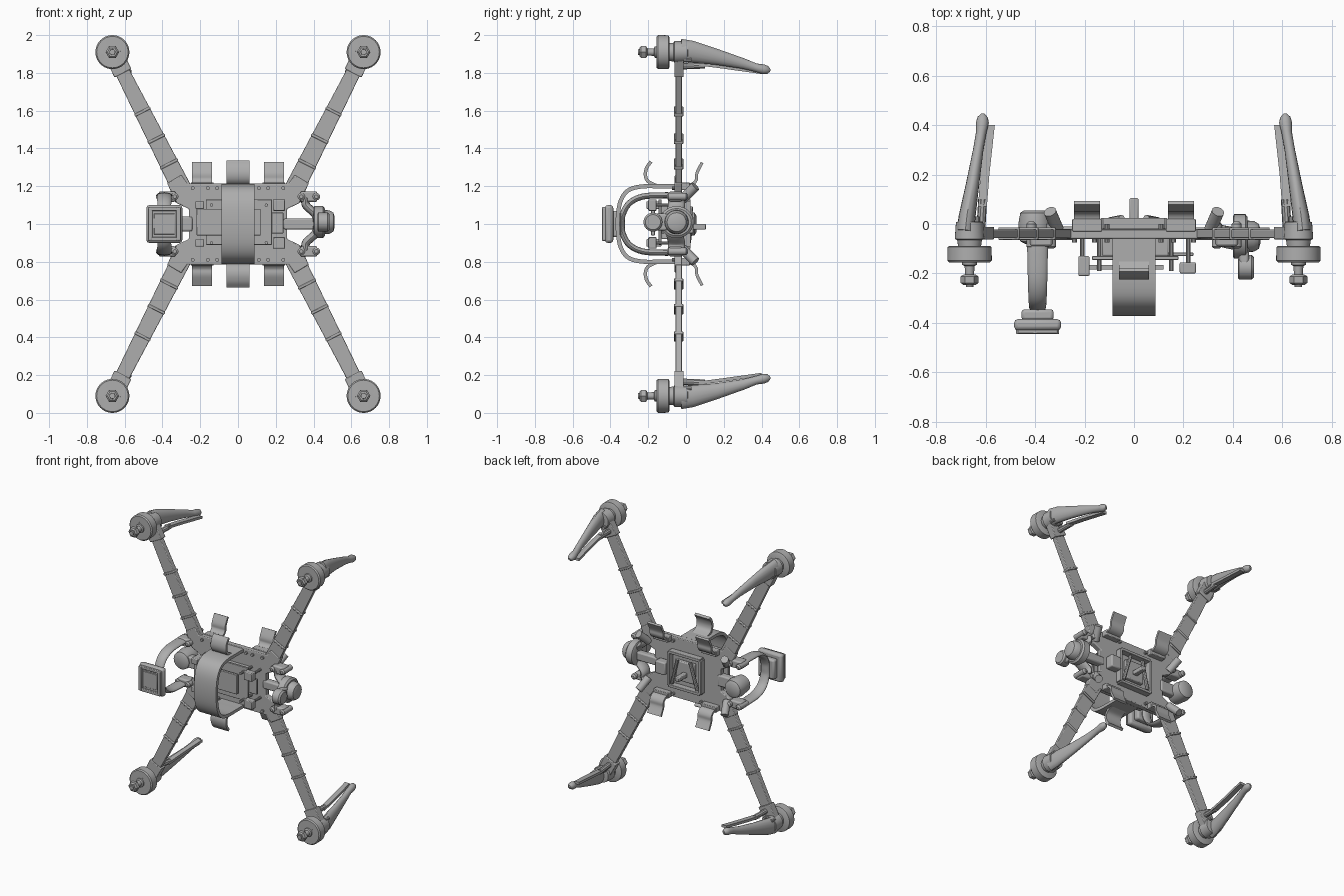
import bpy, bmesh, math
from mathutils import Vector

grey = bpy.data.materials.new("matte_grey")
grey.diffuse_color = (0.42, 0.42, 0.42, 1)
X, Y, Z = Vector((1, 0, 0)), Vector((0, 1, 0)), Vector((0, 0, 1))


def finish(name, bm, bevel=0.0):
    bmesh.ops.recalc_face_normals(bm, faces=bm.faces)
    me = bpy.data.meshes.new(name)
    bm.to_mesh(me)
    bm.free()
    me.materials.append(grey)
    ob = bpy.data.objects.new(name, me)
    bpy.context.collection.objects.link(ob)
    if bevel:
        m = ob.modifiers.new("bevel", 'BEVEL')
        m.width, m.segments = bevel, 2
    bpy.ops.object.select_all(action='DESELECT')
    ob.select_set(True)
    bpy.context.view_layer.objects.active = ob
    bpy.ops.object.shade_smooth_by_angle(angle=math.radians(35))
    return ob


def loft(name, rings, closed=False, bevel=0.0):
    bm = bmesh.new()
    vs = [[bm.verts.new(p) for p in r] for r in rings]
    n = len(rings[0])
    for i in range(len(vs) if closed else len(vs) - 1):
        a, b = vs[i], vs[(i + 1) % len(vs)]
        for k in range(n):
            bm.faces.new((a[k], a[(k + 1) % n], b[(k + 1) % n], b[k]))
    if not closed:
        bm.faces.new(vs[0])
        bm.faces.new(vs[-1])
    return finish(name, bm, bevel)


def prism(name, pts, axis, lo, hi, bevel=0.0):
    def put(u, v, w):
        return (u, w, v) if axis == 'y' else (w, u, v)
    return loft(name, [[put(u, v, w) for u, v in pts] for w in (lo, hi)], bevel=bevel)


def box(name, x0, x1, y0, y1, z0, z1, bevel=0.0):
    return prism(name, [(x0, z0), (x1, z0), (x1, z1), (x0, z1)], 'y', y0, y1, bevel)


def tube(name, pts, radii, ref=X, n=16, closed=False):
    """Sweep an ellipse along pts; each radius is a number or (along ref, across)."""
    pts = [Vector(p) for p in pts]
    rings, m = [], len(pts)
    for i, p in enumerate(pts):
        t = (pts[(i + 1) % m] - pts[i - 1]) if closed else pts[min(i + 1, m - 1)] - pts[max(i - 1, 0)]
        if t.length < 1e-6:
            t = pts[-1] - pts[0]
        b = t.normalized().cross(ref).normalized()
        a = b.cross(t.normalized())
        r = radii[i] if isinstance(radii, list) else radii
        ra, rb = r if isinstance(r, tuple) else (r, r)
        rings.append([p + a * ra * math.cos(2 * math.pi * k / n) + b * rb * math.sin(2 * math.pi * k / n)
                      for k in range(n)])
    return loft(name, rings, closed)


def curve(pts, steps=5):
    """Rounded path through the points."""
    ps = [Vector(p) for p in pts]
    ps = [2 * ps[0] - ps[1]] + ps + [2 * ps[-1] - ps[-2]]
    out = []
    for i in range(1, len(ps) - 2):
        a, b, c, d = ps[i - 1:i + 3]
        for s in range(steps):
            t = s / steps
            out.append(0.5 * (2 * b + (c - a) * t + (2 * a - 5 * b + 4 * c - d) * t * t
                              + (3 * b - a - 3 * c + d) * t ** 3))
    return out + [ps[-2]]


def strap(name, pts, x0, x1, th):
    """Bent sheet: a side profile in y and z, widened along x."""
    c = curve(pts)
    left, right = [], []
    for i, p in enumerate(c):
        t = (c[min(i + 1, len(c) - 1)] - c[max(i - 1, 0)]).normalized() * th / 2
        left.append((p.x - t.y, p.y + t.x))
        right.append((p.x + t.y, p.y - t.x))
    return prism(name, left + right[::-1], 'x', x0, x1)


def lathe(name, x, z, profile, n=32):
    return tube(name, [(x, y, z) for y, r in profile], [r for y, r in profile], n=n)


# Central plate, mirrored outline from one quarter
q = [(0.27, 0.215), (0.30, 0.26), (0.375, 0.215), (0.325, 0.11), (0.26, 0.08)]
outline = (q + [(x, -z) for x, z in q[::-1]] + [(-x, -z) for x, z in q] + [(-x, z) for x, z in q[::-1]])
prism("body_plate", [(x, 1 + z) for x, z in outline], 'y', -0.06, -0.02, 0.005)

# Four arms, each with motor and landing leg
for sx in (-1, 1):
    for sz in (-1, 1):
        root, tip = Vector((sx * 0.29, 1 + sz * 0.17)), Vector((sx * 0.665, 1 + sz * 0.91))
        d = (tip - root).normalized()
        s = Vector((-d.y, d.x))

        def bar(name, t0, t1, extra, y0, y1):
            a, b = root.lerp(tip, t0), root.lerp(tip, t1)
            wa, wb = 0.053 - 0.017 * t0 + extra, 0.053 - 0.017 * t1 + extra
            prism(name, [tuple(a + s * wa), tuple(b + s * wb), tuple(b - s * wb), tuple(a - s * wa)],
                  'y', y0, y1, 0.004)
        bar("arm", 0, 1, 0, -0.056, -0.022)
        for t in (0.2, 0.38, 0.575):
            bar("arm_collar", t - 0.009, t + 0.009, 0.003, -0.064, -0.014)
        bar("arm_end_clamp", 0.85, 0.98, 0.012, -0.062, -0.012)
        mx, mz = tip
        lathe("motor_mount", mx, mz, [(0.01, 0.045), (0.008, 0.055), (-0.06, 0.06), (-0.065, 0.05), (-0.1, 0.045)])
        lathe("motor_bell", mx, mz, [(-0.088, 0.08), (-0.093, 0.089), (-0.147, 0.09), (-0.155, 0.083),
                                     (-0.156, 0.042), (-0.15, 0.04)], 40)
        lathe("motor_shaft", mx, mz, [(-0.14, 0.033), (-0.165, 0.03), (-0.17, 0.02), (-0.255, 0.015)], 16)
        lathe("propeller_nut", mx, mz, [(-0.205, 0.025), (-0.212, 0.036), (-0.238, 0.036), (-0.246, 0.026)], 6)
        # Leg tapers back and inward to a rounded foot
        leg = [(0.682, -0.03, 0.918, 0.036, 0.062), (0.675, 0.03, 0.912, 0.034, 0.058),
               (0.653, 0.16, 0.885, 0.027, 0.042), (0.63, 0.3, 0.85, 0.021, 0.028),
               (0.618, 0.37, 0.828, 0.021, 0.022), (0.613, 0.41, 0.819, 0.026, 0.026),
               (0.612, 0.432, 0.815, 0.021, 0.021), (0.611, 0.446, 0.813, 0.007, 0.007)]
        tube("landing_leg", [(sx * x, y, 1 + sz * z) for x, y, z, a, b in leg], [(a, b) for *_, a, b in leg])
        fin = [(0.615, 0.07, 0.845), (0.605, 0.2, 0.828), (0.583, 0.4, 0.80)]
        fin = [(sx * x, y, 1 + sz * z) for x, y, z in fin]
        loft("leg_fin", [[(x - 0.016, y, z - 0.006), (x + 0.02, y, z - 0.006),
                          (x + 0.02, y, z + 0.012), (x - 0.016, y, z + 0.012)] for x, y, z in fin])
        tube("leg_brace", [(sx * 0.62, -0.03, 1 + sz * 0.835), (sx * 0.612, 0.1, 1 + sz * 0.84)], 0.018, n=10)
        for dx in (-0.03, 0.03):
            lathe("mount_screw", mx + dx, mz - sz * 0.04, [(0.03, 0.011), (-0.01, 0.011)], 10)

# Wide protective band over the front, with flared lips
band = [(-0.02, 0.2), (-0.14, 0.2), (-0.24, 0.198), (-0.31, 0.175), (-0.35, 0.11), (-0.362, 0.0)]
band = band + [(y, -z) for y, z in band[-2::-1]]
strap("front_band", [(y, 1 + z) for y, z in band], -0.087, 0.087, 0.022)
for sz in (-1, 1):
    strap("band_lip", [(y, 1 + sz * z) for y, z in
                       [(-0.15, 0.2), (-0.2, 0.225), (-0.215, 0.26), (-0.207, 0.3), (-0.185, 0.33)]],
          -0.06, 0.06, 0.018)
    for x in (-0.19, 0.19):
        strap("rear_clip", [(y, 1 + sz * z) for y, z in
                            [(-0.03, 0.2), (0.03, 0.21), (0.055, 0.235), (0.058, 0.27), (0.085, 0.325)]],
              x - 0.053, x + 0.053, 0.016)
        box("clip_base", x - 0.06, x + 0.06, -0.03, 0.02, 1 + sz * 0.2 - 0.02, 1 + sz * 0.2 + 0.02, 0.004)

# Electronics stack on the front
box("lower_board", -0.17, 0.18, -0.145, -0.13, 0.89, 1.13, 0.003)
box("upper_board", -0.22, 0.12, -0.185, -0.165, 0.94, 1.08, 0.003)
box("edge_board", 0.09, 0.24, -0.13, -0.115, 0.95, 1.06, 0.003)
box("core_unit", -0.13, 0.14, -0.13, -0.05, 0.92, 1.1, 0.006)
for sz in (-1, 1):
    box("side_connector", 0.185, 0.25, -0.2, -0.155, 1 + sz * 0.1 - 0.03, 1 + sz * 0.1 + 0.03, 0.005)
    box("left_connector", -0.225, -0.18, -0.21, -0.13, 1 + sz * 0.1 - 0.02, 1 + sz * 0.1 + 0.02, 0.005)
    for x in (-0.21, -0.14, 0.15, 0.22):
        lathe("stand_off", x, 1 + sz * 0.1, [(-0.04, 0.009), (-0.19, 0.009)], 10)
    for x in (-0.24, -0.16, -0.11, 0.11, 0.16, 0.24):
        lathe("plate_bolt", x, 1 + sz * 0.19, [(0.0, 0.01), (-0.075, 0.01)], 10)

# Rear tray with rim, slanted braces and small post
for sx in (-1, 1):
    box("tray_rim_side", sx * 0.125 - 0.01, sx * 0.125 + 0.01, -0.02, 0.025, 0.88, 1.12, 0.003)
    box("tray_rim_end", -0.125, 0.125, -0.02, 0.025, 1 + sx * 0.12 - 0.01, 1 + sx * 0.12 + 0.01, 0.003)
    tube("tray_brace", [(sx * 0.1, 0.015, 0.9), (sx * 0.05, 0.025, 1.09)], 0.012, n=8)
box("tray_floor", -0.07, 0.07, -0.02, 0.012, 0.93, 1.07, 0.006)
box("rear_post", -0.018, 0.018, 0.0, 0.105, 0.97, 1.0, 0.005)
box("rear_socket", 0.14, 0.22, -0.02, 0.04, 0.95, 1.04, 0.008)

# Camera on the left: square head, curved fork and mounts
cx = -0.39
box("camera_head", cx - 0.095, cx + 0.095, -0.43, -0.385, 0.9, 1.1, 0.015)
for s in (-1, 1):
    box("camera_rim_side", cx + s * 0.075 - 0.012, cx + s * 0.075 + 0.012, -0.445, -0.42, 0.913, 1.087, 0.004)
    box("camera_rim_end", cx - 0.08, cx + 0.08, -0.444, -0.42, 1 + s * 0.08 - 0.01, 1 + s * 0.08 + 0.01, 0.004)
box("camera_lens_plate", cx - 0.055, cx + 0.055, -0.437, -0.42, 0.945, 1.055, 0.003)
box("camera_back", cx - 0.065, cx + 0.065, -0.39, -0.345, 0.93, 1.07, 0.012)
fork = [(-0.03, 0.15), (-0.12, 0.152), (-0.23, 0.145), (-0.3, 0.11), (-0.335, 0.05), (-0.34, 0)]
fork = fork + [(y, -z) for y, z in fork[-2::-1]]
path = curve([(cx, y, 1 + z) for y, z in fork])
tube("camera_fork", path, [(0.032 + 0.012 * abs(2 * i / (len(path) - 1) - 1), 0.016) for i in range(len(path))])
lathe("camera_pivot", cx - 0.01, 1, [(0.055, 0.045), (0.045, 0.06), (0.0, 0.068), (-0.07, 0.06), (-0.08, 0.04)])
box("camera_bridge", cx - 0.03, cx + 0.15, -0.065, -0.01, 0.96, 1.04, 0.01)

# Sensor pod on the right: upright bracket, rounded body and round cap
arc = curve([(0.36, -0.05, 1 + z) for z in (-0.14, -0.1)] + [(0.41, -0.06, 0.95), (0.42, -0.06, 1.0),
            (0.41, -0.06, 1.05)] + [(0.36, -0.05, 1 + z) for z in (0.1, 0.14)])
tube("pod_bracket", arc, (0.045, 0.022), ref=Y)
tube("pod_body", [(0.40, -0.05, 1.01), (0.405, -0.05, 1.01), (0.45, -0.05, 1.01), (0.46, -0.05, 1.01)],
     [(0.08, 0.075), (0.09, 0.085), (0.09, 0.085), (0.078, 0.072)], ref=Y, n=28)
tube("pod_cap", [(x, -0.05, 1.01) for x in (0.44, 0.485, 0.505, 0.511)], [0.065, 0.062, 0.05, 0.03], ref=Y, n=28)
tube("pod_front_lobe", [(x, -0.175, 1.01) for x in (0.42, 0.425, 0.475, 0.485)], [0.042, 0.05, 0.05, 0.04],
     ref=Y, n=24)
box("pod_link", 0.425, 0.465, -0.18, -0.05, 0.965, 1.055, 0.01)
box("pod_bridge", 0.24, 0.41, -0.065, -0.015, 0.97, 1.03, 0.01)

# Damper mounts above and below both side units
for sx in (-1, 1):
    for sz in (-1, 1):
        x, z = sx * 0.375, 1 + sz * 0.145
        box("damper_block", x - 0.045, x + 0.045, -0.09, -0.02, z - 0.028, z + 0.028, 0.01)
        tube("damper_link", [(sx * 0.31, -0.02, 1 + sz * 0.13), (sx * 0.34, 0.05, 1 + sz * 0.2)], 0.026, n=12)
        for dx in (-0.04, 0.04):
            tube("damper_ball", [(x + dx, -0.1, z), (x + dx, -0.092, z), (x + dx, 0.0, z), (x + dx, 0.01, z)],
                 [0.01, 0.02, 0.02, 0.01], n=12)
